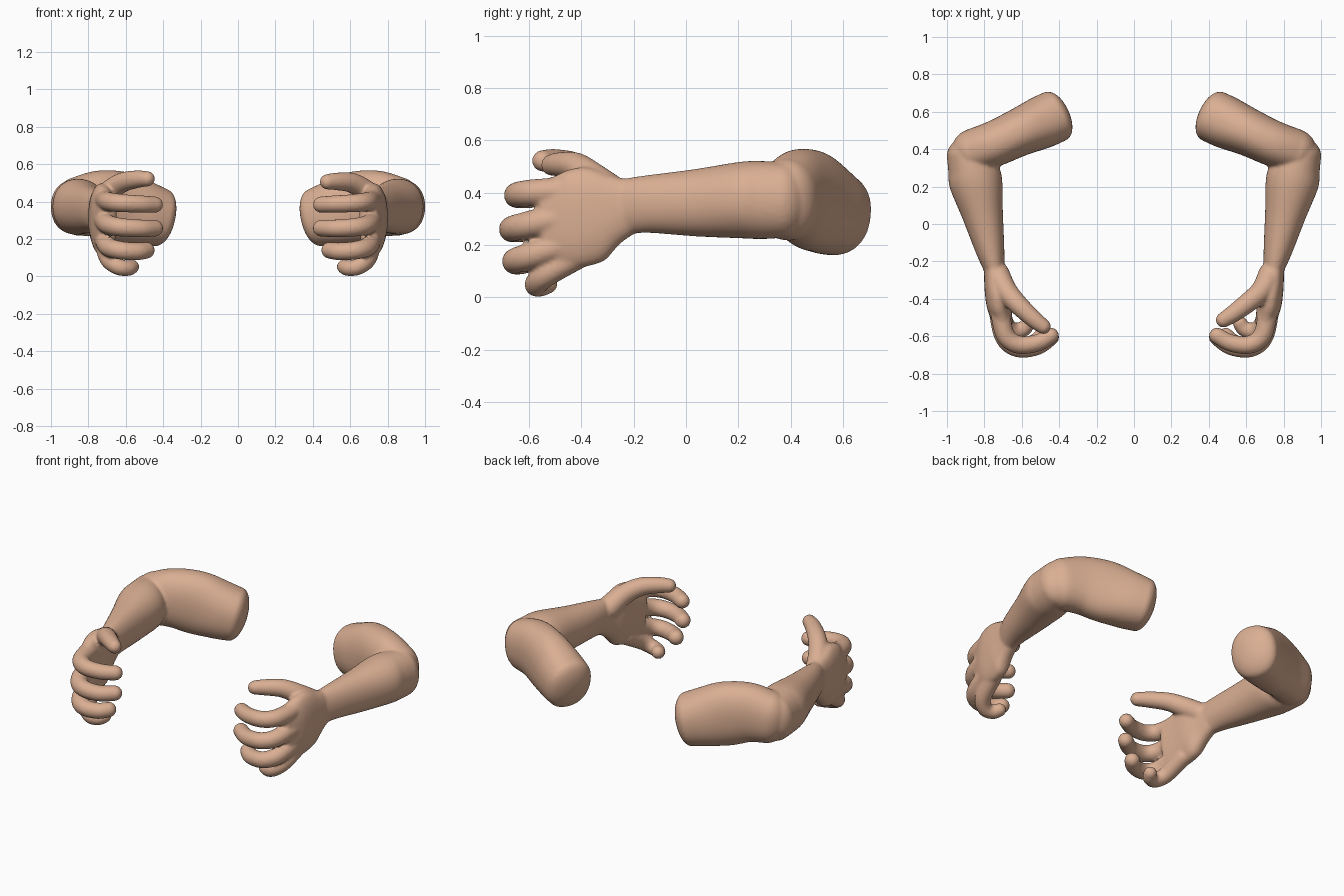
import bpy, bmesh, math
from mathutils import Vector

if "Cube" in bpy.data.objects:
    bpy.data.objects.remove(bpy.data.objects["Cube"])

skin = bpy.data.materials.new("skin")
skin.diffuse_color = (0.70, 0.425, 0.29, 1)
skin.use_nodes = True
skin.node_tree.nodes["Principled BSDF"].inputs["Base Color"].default_value = skin.diffuse_color
UP = Vector((0, 0, 1))
SIDES = 40


def spline(rows, steps=6):
    """Catmull-Rom smoothing of rows (x, y, z, half width, half height)."""
    p = [rows[0]] + rows + [rows[-1]]
    out = []
    for i in range(1, len(p) - 2):
        for s in range(steps):
            t = s / steps
            out.append([0.5 * (2 * b + (c - a) * t + (2 * a - 5 * b + 4 * c - d) * t * t
                               + (3 * b - a - 3 * c + d) * t ** 3)
                        for a, b, c, d in zip(*p[i - 1:i + 3])])
    return out + [list(rows[-1])]


def tube(bm, rows, start=1.0, end=1.0, power=1.0):
    """Closed loft of oval rings with domed ends; power < 1 squares the oval."""
    rows = spline(rows)
    pts = [Vector(r[:3]) for r in rows]
    n = len(rows)
    rings = []
    for i, r in enumerate(rows):
        t = (pts[min(i + 1, n - 1)] - pts[max(i - 1, 0)]).normalized()
        rings.append((pts[i], t, r[3], r[4]))

    def dome(ring, depth):
        c, t, w, h = ring
        angles = [math.radians(a) for a in (12, 24, 36, 48, 60, 72, 84)]
        return [(c + t * depth * min(w, h) * math.sin(a), t, w * math.cos(a), h * math.cos(a))
                for a in angles]
    rings = dome(rings[0], -start)[::-1] + rings + dome(rings[-1], end)

    def warp(v):
        return math.copysign(abs(v) ** power, v)
    loops = []
    for c, t, w, h in rings:
        side = t.cross(UP).normalized()
        up = side.cross(t)
        angles = [2 * math.pi * k / SIDES for k in range(SIDES)]
        loops.append([bm.verts.new(c + side * w * warp(math.cos(a)) + up * h * warp(math.sin(a)))
                      for a in angles])
    for a, b in zip(loops, loops[1:]):
        for k in range(SIDES):
            j = (k + 1) % SIDES
            bm.faces.new((a[k], a[j], b[j], b[k]))
    bm.faces.new(loops[0][::-1])
    bm.faces.new(loops[-1])


def finger(bm, points, r0, r1):
    n = len(points) - 1
    rows = []
    for i, p in enumerate(points):
        r = r0 + (r1 - r0) * i / n
        rows.append((*p, r, r))
    tube(bm, rows)


UPPER_ARM = [(.422, .576, .315, .141, .158), (.50, .54, .335, .140, .173),
             (.62, .487, .368, .127, .191), (.74, .432, .387, .122, .180),
             (.855, .39, .374, .120, .158)]
FOREARM = [(.885, .375, .372, .118, .143), (.864, .30, .372, .132, .149),
           (.845, .22, .372, .142, .147), (.809, .05, .362, .110, .130),
           (.77, -.136, .357, .078, .111), (.749, -.23, .348, .058, .106)]
PALM = [(.749, -.20, .348, .054, .100), (.742, -.27, .338, .060, .132),
        (.730, -.35, .322, .069, .182), (.721, -.44, .295, .065, .185),
        (.700, -.53, .285, .053, .165)]
INDEX = [(.72, -.44, .41), (.69, -.59, .40), (.62, -.645, .392), (.52, -.637, .387), (.445, -.598, .384)]
MIDDLE = [(.725, -.45, .31), (.695, -.60, .278), (.625, -.662, .263), (.52, -.655, .257), (.445, -.605, .258)]
RING = [(.72, -.44, .21), (.695, -.59, .16), (.63, -.652, .14), (.54, -.64, .134), (.49, -.60, .14)]
PINKY = [(.715, -.41, .16), (.69, -.53, .09), (.64, -.572, .052), (.59, -.56, .044), (.567, -.53, .052)]
THUMB = {1: [(.73, -.27, .39), (.685, -.355, .455), (.61, -.42, .500), (.53, -.48, .508), (.478, -.513, .506)],
         -1: [(.73, -.27, .39), (.685, -.355, .455), (.62, -.43, .502), (.54, -.505, .520), (.485, -.548, .522)]}


def build_arm(name, sign):
    bm = bmesh.new()
    tube(bm, UPPER_ARM, start=0.5, end=1.0, power=0.9)
    tube(bm, FOREARM, start=0.8, end=0.3, power=0.95)
    tube(bm, PALM, start=0.3, end=0.6, power=0.85)
    finger(bm, INDEX, .053, .044)
    finger(bm, MIDDLE, .054, .045)
    finger(bm, RING, .053, .045)
    finger(bm, PINKY, .050, .039)
    finger(bm, THUMB[sign], .066, .041)
    for v in bm.verts:
        v.co.x *= sign
    bmesh.ops.recalc_face_normals(bm, faces=bm.faces)
    mesh = bpy.data.meshes.new(name)
    bm.to_mesh(mesh)
    bm.free()
    mesh.materials.append(skin)
    ob = bpy.data.objects.new(name, mesh)
    bpy.context.collection.objects.link(ob)
    # fuse the overlapping volumes into one soft skin
    fuse = ob.modifiers.new("fuse", 'REMESH')
    fuse.mode = 'VOXEL'
    fuse.voxel_size = 0.009
    fuse.use_smooth_shade = True
    soft = ob.modifiers.new("soften", 'SMOOTH')
    soft.factor = 0.5
    soft.iterations = 6


build_arm("right_arm", 1)
build_arm("left_arm", -1)
